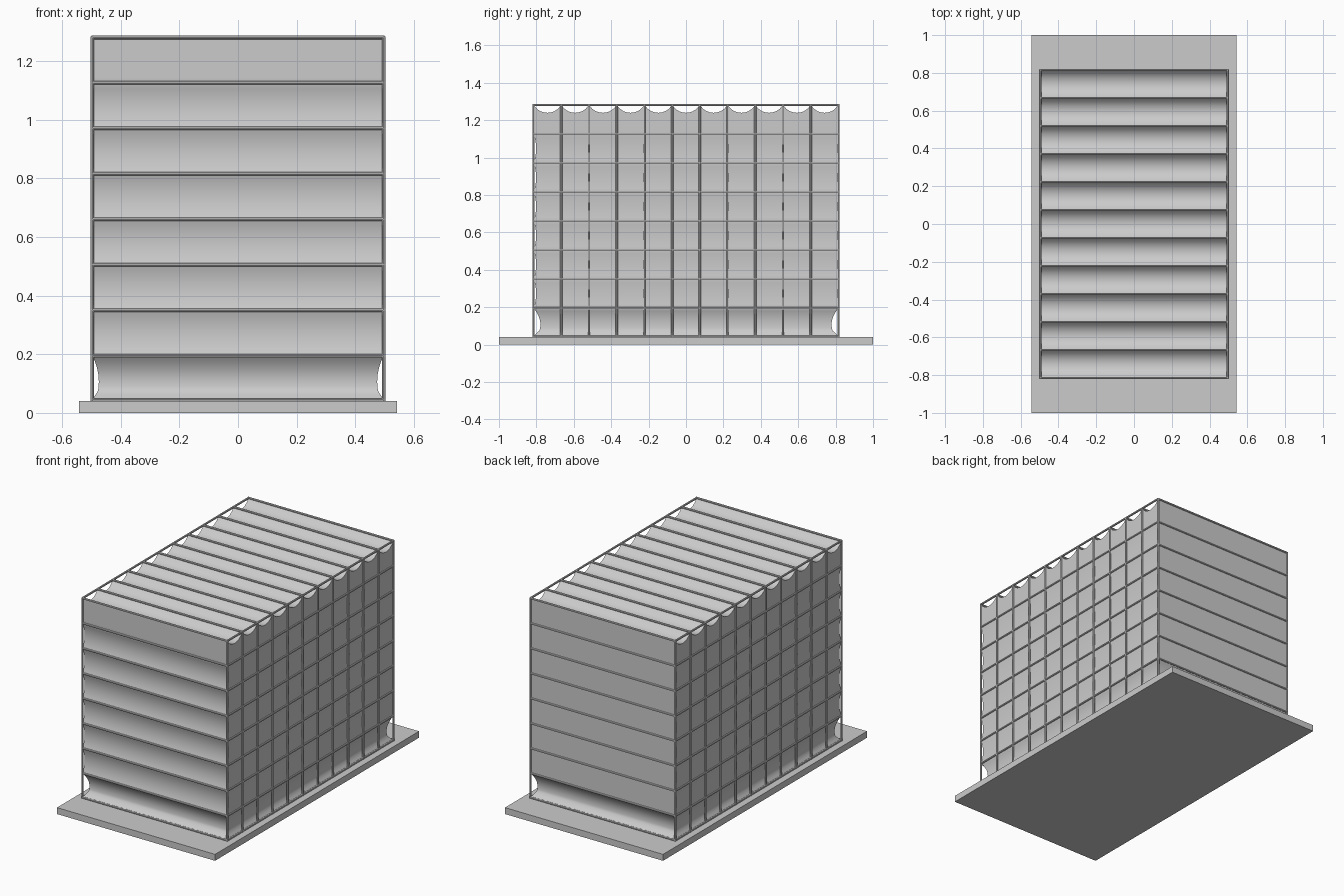
import bpy, bmesh, math
from mathutils import Vector

if "Cube" in bpy.data.objects:
    bpy.data.objects.remove(bpy.data.objects["Cube"])

HX, HY = 0.497, 0.815          # frame half sizes (bar centre lines)
Z0, ZR, TOP = 0.045, 0.195, 1.281
BAYS, ROWS, R = 11, 7, 0.0062
LEVELS = [ZR + (TOP - ZR) * i / ROWS for i in range(ROWS + 1)]
POSTS = [-HY + 2 * HY * i / BAYS for i in range(BAYS + 1)]


def finish(name, bm):
    mesh = bpy.data.meshes.new(name)
    bm.to_mesh(mesh)
    bm.free()
    ob = bpy.data.objects.new(name, mesh)
    bpy.context.collection.objects.link(ob)
    bpy.ops.object.select_all(action='DESELECT')
    ob.select_set(True)
    bpy.context.view_layer.objects.active = ob
    bpy.ops.object.shade_smooth_by_angle(angle=math.radians(35))
    return ob


def bars(name, segments):
    bm = bmesh.new()
    for p, q in segments:
        p, q = Vector(p), Vector(q)
        d = q - p
        mat = d.to_track_quat('Z', 'Y').to_matrix().to_4x4()
        mat.translation = (p + q) / 2
        bmesh.ops.create_cone(bm, cap_ends=True, segments=8, radius1=R, radius2=R,
                              depth=d.length + R, matrix=mat)
    return finish(name, bm)


def sheet(name, us, vs, point):
    bm = bmesh.new()
    grid = [[bm.verts.new(point(u, v)) for u in us] for v in vs]
    for a, b in zip(grid, grid[1:]):
        for i in range(len(us) - 1):
            bm.faces.new((a[i], a[i + 1], b[i + 1], b[i]))
    bmesh.ops.recalc_face_normals(bm, faces=bm.faces)
    return finish(name, bm)


def sag_in(z, low, high):
    """Inward sag of a wall: deep in the loose bottom row, slight above."""
    if z < 0.075:
        return low * 0.8 * (z - Z0) / 0.03
    if z < ZR:
        t = (z - 0.075) / (ZR - 0.075)
        return low * (0.8 + 0.9 * t - 1.7 * t * t)
    if z > LEVELS[-2]:
        return 0
    f = ((z - ZR) / (LEVELS[1] - ZR)) % 1
    return high * 4 * f * (1 - f)


def scallop(y):
    """Circular sag of the roof cloth between two rails."""
    half, d = HY / BAYS, 0.042
    t = ((y + HY) / (2 * half)) % 1
    r = (half * half + d * d) / (2 * d)
    x = (t - 0.5) * 2 * half
    return math.sqrt(r * r - x * x) - (r - d)


# base slab
bm = bmesh.new()
bmesh.ops.create_cube(bm, size=1)
bmesh.ops.scale(bm, vec=(1.085, 2, 0.04), verts=bm.verts)
bmesh.ops.translate(bm, vec=(0, 0, 0.02), verts=bm.verts)
finish("base", bm)

# frame: side posts, horizontal bars, roof rails
bars("side_posts", [((s * HX, y, 0.04), (s * HX, y, TOP)) for s in (-1, 1) for y in POSTS])
bars("side_bars", [((s * HX, -HY, z), (s * HX, HY, z)) for s in (-1, 1) for z in [Z0] + LEVELS])
bars("end_bars", [((-HX, s * HY, z), (HX, s * HY, z)) for s in (-1, 1) for z in [Z0] + LEVELS])
bars("roof_rails", [((-HX, y, TOP), (HX, y, TOP)) for y in POSTS[1:-1]])

# sample positions for the cloth
N = 8
ys = [-HY + 2 * HY * i / (BAYS * N) for i in range(BAYS * N + 1)]
zs = [Z0 + 0.015 * i for i in range(2)] + [0.075 + 0.015 * i for i in range(8)]
zs += [ZR + (TOP - ZR) * i / (ROWS * N) for i in range(ROWS * N + 1)]
LOW_X, LOW_Y, FRONT, SIDE = 0.024, 0.04, 0.014, 0.005

# roof cloth
sheet("roof_cloth", (-HX, HX), ys, lambda x, y: (x, y, TOP - scallop(y)))

# end walls
for name, s, high in (("front_cloth", -1, FRONT), ("back_cloth", 1, 0)):
    sheet(name, (-1, 1), zs, lambda u, z: (
        u * (HX - sag_in(z, LOW_X, SIDE)), s * (HY - sag_in(z, LOW_Y, high)), z))


# side walls: top edge follows the roof scallops, ends follow the end walls
def side_point(s, y, z):
    inset = sag_in(z, LOW_Y, FRONT if y < 0 else 0)
    x = s * (HX - sag_in(z, LOW_X, SIDE))
    zz = z
    if z > LEVELS[-2]:
        zz = z - scallop(y) * (z - LEVELS[-2]) / (TOP - LEVELS[-2])
    return (x, y * (HY - inset) / HY, zz)


for name, s in (("left_cloth", -1), ("right_cloth", 1)):
    sheet(name, ys, zs, lambda y, z: side_point(s, y, z))
